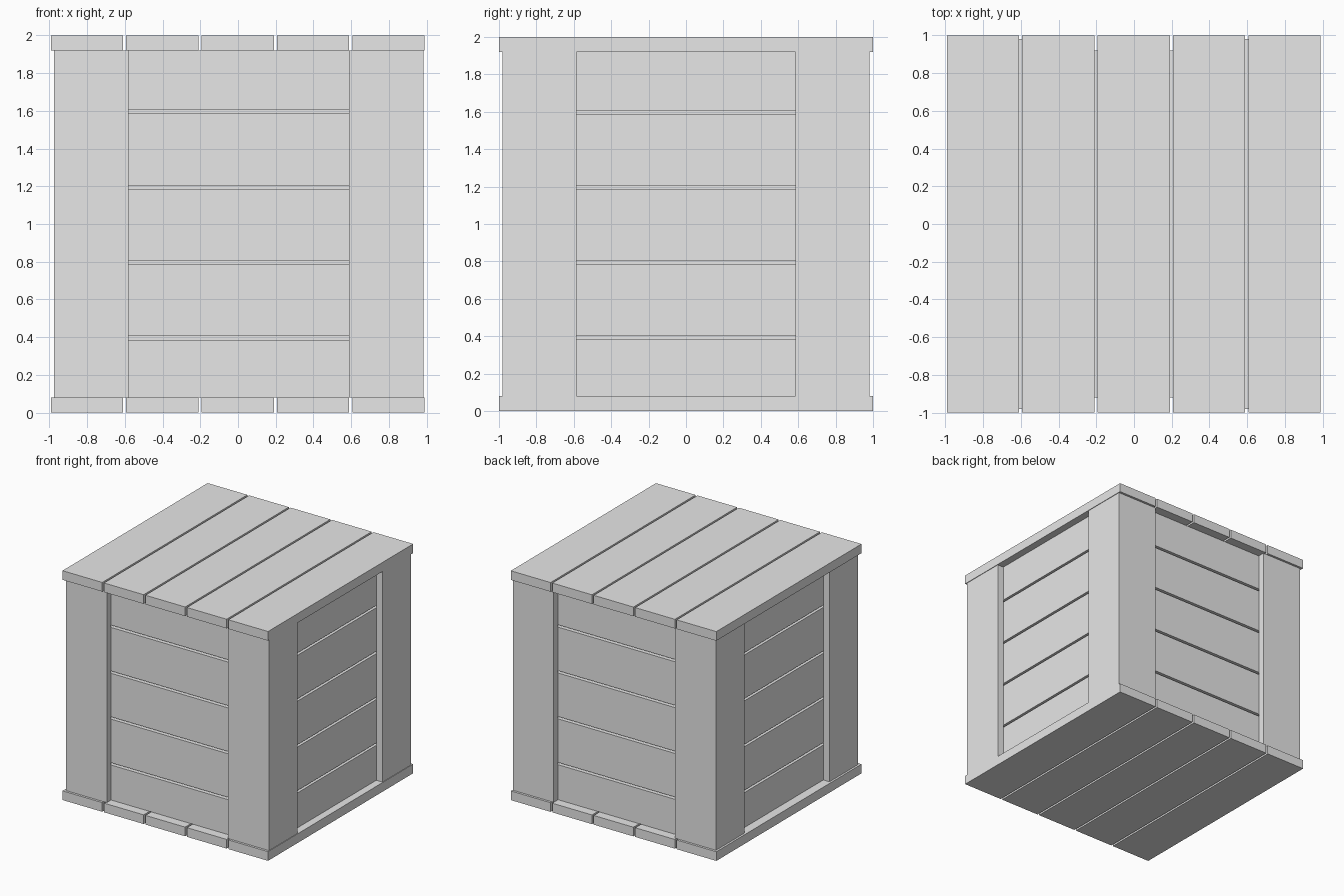
import bpy

cube = bpy.data.objects.get("Cube")
if cube:
    bpy.data.objects.remove(cube, do_unlink=True)

# One plain grey for the whole crate
GREY = (0.8, 0.8, 0.8, 1.0)
mat = bpy.data.materials.new("plain grey")
mat.use_nodes = True
mat.diffuse_color = GREY
mat.node_tree.nodes["Principled BSDF"].inputs["Base Color"].default_value = GREY


def box(name, x, y, z):
    """Box spanning the given (low, high) ranges."""
    bpy.ops.mesh.primitive_cube_add(size=1)
    ob = bpy.context.object
    ob.name = ob.data.name = name
    for v in ob.data.vertices:
        v.co = [r[0] if c < 0 else r[1] for c, r in zip(v.co, (x, y, z))]
    ob.data.materials.append(mat)
    return ob


def mirrored(side, low, high, centre=0.0):
    """Range from low to high, flipped to the given side of the centre."""
    return tuple(sorted((centre + side * low, centre + side * high)))


T = 0.08            # plank thickness
Z = (T, 2 - T)      # wall height between floor and lid
MX = 0.005          # the walls sit slightly to one side
INNER, OUTER, FACE = 0.84, 0.92, 0.98

# Floor and lid planks
for i in range(5):
    x = (-0.8 + 0.4 * i - 0.193, -0.8 + 0.4 * i + 0.19)
    box(f"floor_plank_{i + 1}", x, (-1, 1), (0, T))
    box(f"lid_plank_{i + 1}", x, (-1, 1), (2 - T, 2))

# Closed core behind the slats
box("inner_core", (MX - INNER, MX + INNER), (-INNER, INNER), Z)

# Recessed horizontal slats on all four walls
for i in range(5):
    z = (max(Z[0], 0.4 * i + 0.005), min(Z[1], 0.4 * i + 0.385))
    for s, end, flank in ((-1, "front", "right"), (1, "back", "left")):
        box(f"{end}_slat_{i + 1}", (MX - OUTER, MX + OUTER),
            mirrored(s, INNER, OUTER), z)
        box(f"{flank}_slat_{i + 1}", mirrored(s, INNER, OUTER, MX),
            (-INNER, INNER), z)

# Corner boards, two forming an L at each corner
for sx, flank in ((-1, "right"), (1, "left")):
    for sy, end in ((-1, "front"), (1, "back")):
        box(f"{end}_{flank}_end_board", mirrored(sx, 0.585, FACE, MX),
            mirrored(sy, OUTER, FACE), Z)
        box(f"{end}_{flank}_side_board", mirrored(sx, OUTER, FACE, MX),
            mirrored(sy, 0.585, OUTER), Z)
